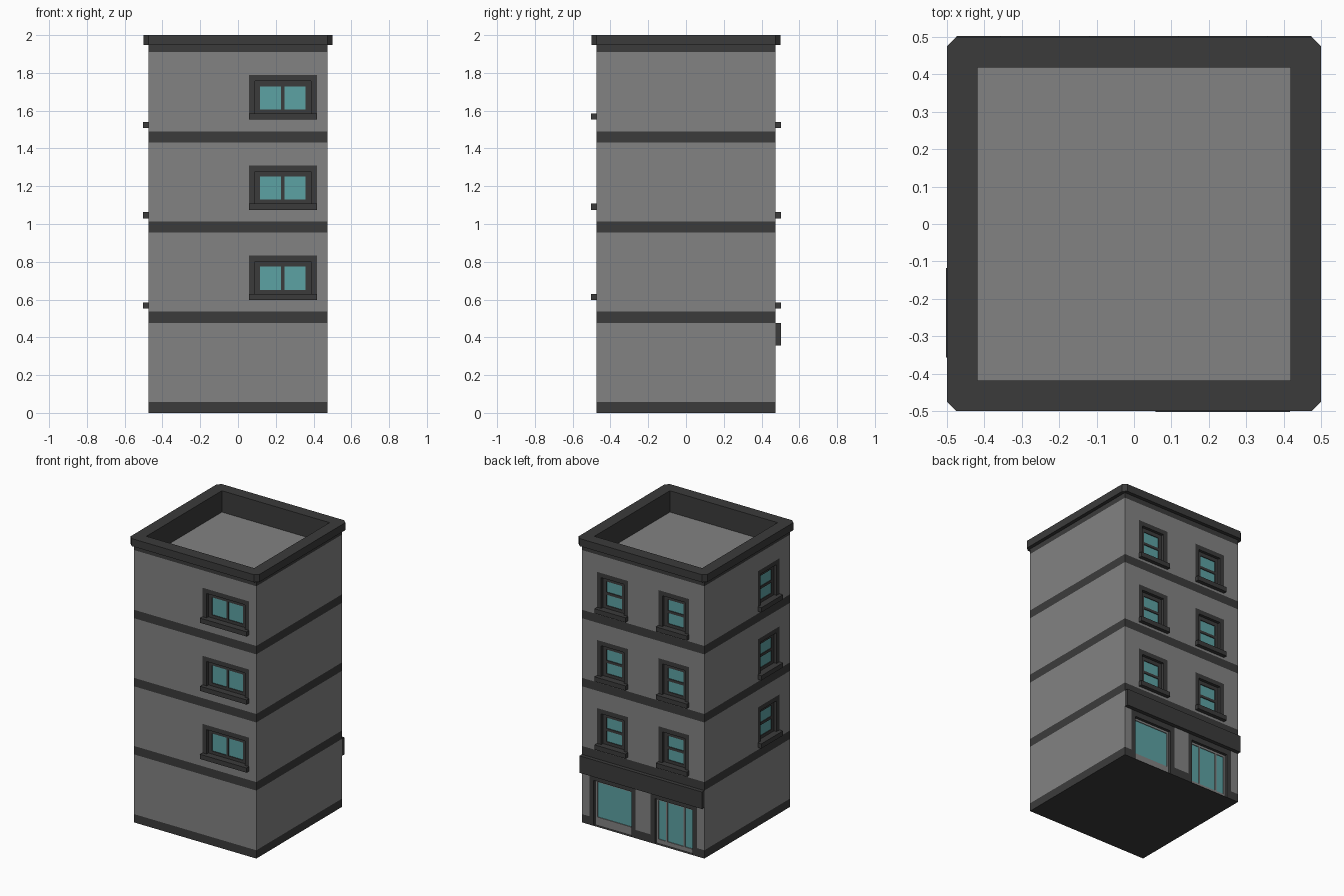
import bpy, bmesh, math
from mathutils import Matrix

if "Cube" in bpy.data.objects:
    bpy.data.objects.remove(bpy.data.objects["Cube"])

H = 0.475            # half width of the body
WALL_TOP = 1.947     # underside of the cornice
FLOOR = 0.4775       # storey spacing


def material(name, rgb):
    m = bpy.data.materials.new(name)
    m.diffuse_color = (*rgb, 1)
    m.use_nodes = True
    m.node_tree.nodes["Principled BSDF"].inputs["Base Color"].default_value = m.diffuse_color
    return m


MATS = [material("wall_grey", (0.225, 0.225, 0.225)),
        material("dark_trim", (0.044, 0.044, 0.044)),
        material("teal_glass", (0.108, 0.36, 0.37))]
GREY, DARK, GLASS = range(3)


def finish(bm, name):
    me = bpy.data.meshes.new(name)
    bm.to_mesh(me)
    bm.free()
    for m in MATS:
        me.materials.append(m)
    ob = bpy.data.objects.new(name, me)
    bpy.context.collection.objects.link(ob)
    return ob


def relief_wall(name, angle, rects):
    """Wall made of stepped cells; rect = (u0, u1, z0, z1, depth, colour), later ones win."""
    us = sorted({round(v, 4) for r in rects for v in r[:2]})
    zs = sorted({round(v, 4) for r in rects for v in r[2:4]})
    nu, nz = len(us) - 1, len(zs) - 1

    def cell(i, j):
        if not (0 <= i < nu and 0 <= j < nz):
            return None
        u, z = (us[i] + us[i + 1]) / 2, (zs[j] + zs[j + 1]) / 2
        return [r for r in rects if r[0] < u < r[1] and r[2] < z < r[3]][-1][4:]

    bm = bmesh.new()

    def quad(pts, mat):
        bm.faces.new([bm.verts.new((u, -H + d, z)) for u, d, z in pts]).material_index = mat

    def step(a, b, p, q):
        # side face between neighbouring cells a and b along edge p-q
        if a is None or b is None:
            a, b = a or (0, DARK), b or (0, DARK)
            if min(a[0], b[0]) >= 0:
                return
        if a[0] == b[0]:
            return
        mat = a[1] if a[0] < b[0] else b[1]
        pts = [(p[0], a[0], p[1]), (q[0], a[0], q[1]), (q[0], b[0], q[1]), (p[0], b[0], p[1])]
        quad(pts, mat)

    for i in range(nu + 1):
        for j in range(nz + 1):
            c = cell(i, j)
            if c:
                d, m = c
                quad([(us[i], d, zs[j]), (us[i + 1], d, zs[j]),
                      (us[i + 1], d, zs[j + 1]), (us[i], d, zs[j + 1])], m)
            if j < nz:
                step(cell(i - 1, j), c, (us[i], zs[j + 1]), (us[i], zs[j]))
            if i < nu:
                step(cell(i, j - 1), c, (us[i], zs[j]), (us[i + 1], zs[j]))
    bmesh.ops.remove_doubles(bm, verts=bm.verts, dist=1e-5)
    bmesh.ops.rotate(bm, verts=bm.verts, matrix=Matrix.Rotation(math.radians(angle), 3, 'Z'))
    return finish(bm, name)


def base_rects():
    # grey wall, plinth, storey bands and top band, all flush
    r = [(-H, H, 0, WALL_TOP, 0, GREY), (-H, H, 0, 0.058, 0, DARK), (-H, H, 1.91, WALL_TOP, 0, DARK)]
    for k in range(3):
        r.append((-H, H, 0.477 + k * FLOOR, 0.536 + k * FLOOR, 0, DARK))
    return r


def window(c, k, half, sill, wide):
    # surround, projecting sill, recessed sash and two panes
    o = k * FLOOR
    s = sill + o
    top = 0.833 + o
    r = [(c - half, c + half, s, top, 0, DARK),
         (c - half, c + half, s, s + 0.033, -0.027, DARK),
         (c - half + 0.032, c + half - 0.032, s + 0.033, top - 0.032, 0.02, DARK)]
    g, z0, z1 = half - 0.06, s + 0.054, top - 0.059
    if wide:
        return r + [(c - g, c - 0.009, z0, z1, 0.025, GLASS), (c + 0.009, c + g, z0, z1, 0.025, GLASS)]
    m = (z0 + z1) / 2
    return r + [(c - g, c + g, z0, m - 0.009, 0.025, GLASS), (c - g, c + g, m + 0.009, z1, 0.025, GLASS)]


def shop_opening(c, z0, splits):
    # dark jambs, grey recessed frame and glass split by mullions
    r = [(c - 0.18, c + 0.18, 0, 0.358, 0, DARK), (c - 0.147, c + 0.147, 0, 0.318, 0.02, GREY)]
    edges = [-0.132] + splits + [0.132]
    for a, b in zip(edges[::2], edges[1::2]):
        r.append((c + a, c + b, z0, 0.303, 0.025, GLASS))
    return r


C = 0.2375
front, right, back, left = (base_rects() for _ in range(4))
for k in range(3):
    front += window(C, k, 0.18, 0.597, True)
    left += window(C, k, 0.12, 0.552, False)
    for c in (-C, C):
        back += window(c, k, 0.12, 0.552, False)
back += shop_opening(-C, 0.058, [])
back += shop_opening(C, 0.03, [-0.075, -0.063, 0.063, 0.075])
back.append((-H, H, 0.358, 0.477, -0.027, DARK))    # blank shop fascia

relief_wall("front_wall", 0, front)
relief_wall("right_wall", 90, right)
relief_wall("back_wall", 180, back)
relief_wall("left_wall", 270, left)


# Parapet with chamfered cornice corners, and sunken roof
def loop(bm, r, cut, z):
    pts = []
    for sx, sy, first in ((1, 1, 0), (-1, 1, 1), (-1, -1, 0), (1, -1, 1)):
        pair = [(sx * r, sy * (r - cut), z), (sx * (r - cut), sy * r, z)]
        pts += pair[::-1] if first else pair
    return [bm.verts.new(p) for p in pts]


bm = bmesh.new()
rings = [loop(bm, *a) for a in ((H, 0, WALL_TOP), (0.5, 0.025, WALL_TOP), (0.5, 0.025, 2.0),
                                (0.418, 0, 2.0), (0.418, 0, 1.85))]
for a, b in zip(rings, rings[1:]):
    for i in range(8):
        n = (i + 1) % 8
        bm.faces.new((a[i], a[n], b[n], b[i])).material_index = DARK
bm.faces.new(rings[-1]).material_index = GREY
bmesh.ops.remove_doubles(bm, verts=bm.verts, dist=1e-5)
finish(bm, "parapet_and_roof")

# Underside
bm = bmesh.new()
bm.faces.new([bm.verts.new(p) for p in ((-H, -H, 0), (-H, H, 0), (H, H, 0), (H, -H, 0))]).material_index = DARK
finish(bm, "underside")

# Consistent outward normals on the relief walls come from the quad order; fix the steps
for ob in bpy.context.collection.objects:
    if ob.name.endswith("_wall"):
        bm = bmesh.new()
        bm.from_mesh(ob.data)
        bmesh.ops.recalc_face_normals(bm, faces=bm.faces)
        bm.faces.ensure_lookup_table()
        big = max(bm.faces, key=lambda f: f.calc_area())
        if big.normal.dot(big.calc_center_median()) < 0:
            bmesh.ops.reverse_faces(bm, faces=bm.faces)
        bm.to_mesh(ob.data)
        bm.free()
